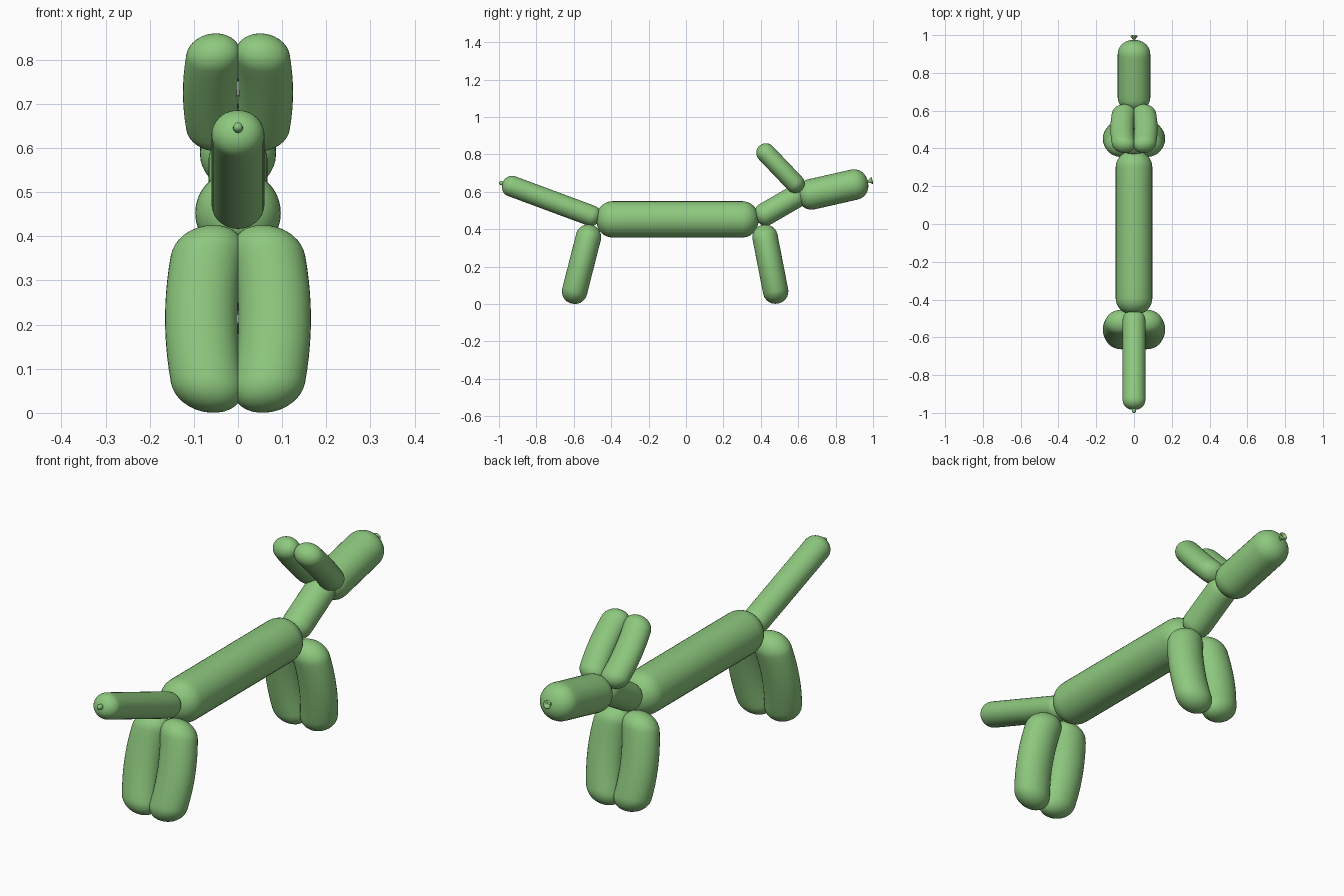
import bpy, bmesh, math
from mathutils import Vector

if "Cube" in bpy.data.objects:
    bpy.data.objects.remove(bpy.data.objects["Cube"], do_unlink=True)

GREEN = (0.27, 0.58, 0.21, 1)
rubber = bpy.data.materials.new("balloon green")
rubber.use_nodes = True
rubber.diffuse_color = GREEN
shader = rubber.node_tree.nodes["Principled BSDF"]
shader.inputs["Base Color"].default_value = GREEN
shader.inputs["Roughness"].default_value = 0.5

SIDES, CAP_STEPS, MID_STEPS = 36, 9, 10


def lathe(name, start, end, profile, x_scale=1, x_at=lambda t: 0):
    """Rings of (fraction along axis, radius) between two (y, z) points."""
    a, b = Vector((0, *start)), Vector((0, *end))
    side = Vector((1, 0, 0))
    up = side.cross((b - a).normalized())
    bm = bmesh.new()
    rings = []
    for t, r in profile:
        centre = a.lerp(b, t) + side * x_at(t)
        ring = []
        for i in range(SIDES):
            ang = math.tau * i / SIDES
            ring.append(bm.verts.new(centre + side * (r * x_scale * math.cos(ang)) + up * (r * math.sin(ang))))
        rings.append(ring)
    for lo, hi in zip(rings, rings[1:]):
        for i in range(SIDES):
            j = (i + 1) % SIDES
            bm.faces.new((lo[i], lo[j], hi[j], hi[i]))
    bm.faces.new(rings[0])
    bm.faces.new(rings[-1])
    bmesh.ops.recalc_face_normals(bm, faces=bm.faces)
    mesh = bpy.data.meshes.new(name)
    bm.to_mesh(mesh)
    bm.free()
    mesh.materials.append(rubber)
    mesh.shade_smooth()
    obj = bpy.data.objects.new(name, mesh)
    bpy.context.collection.objects.link(obj)
    return obj


def sausage(name, start, end, radius, x_scale=1, x_at=lambda t: 0, cap=0.9):
    """Inflated bubble with rounded, slightly blunt ends."""
    length = (Vector(end) - Vector(start)).length
    c = cap * radius / length
    left = []
    for i in range(CAP_STEPS + 1):
        ang = math.pi / 2 * i / CAP_STEPS
        left.append((c * (1 - math.cos(ang)), radius * max(math.sin(ang), 0.03) ** 0.92))
    middle = [(c + (1 - 2 * c) * i / MID_STEPS, radius) for i in range(1, MID_STEPS)]
    right = [(1 - t, r) for t, r in reversed(left)]
    return lathe(name, start, end, left + middle + right, x_scale, x_at)


def bowed_pair(name, start, end, radius, mid_x, end_x):
    """Two bubbles pressed together on the centre line, bowing outwards."""
    for label, sign in (("left", 1), ("right", -1)):
        bow = lambda t, s=sign: s * (mid_x - (mid_x - end_x) * (2 * t - 1) ** 2)
        sausage(f"{label}_{name}", start, end, radius, 1.21, bow, 1.0)


# Single bubbles along the spine
sausage("body", (-0.48, 0.453), (0.388, 0.453), 0.097)
sausage("tail", (-0.98, 0.648), (-0.46, 0.455), 0.056, 1.07)
sausage("neck", (0.375, 0.452), (0.63, 0.6), 0.062, 1.08)
sausage("head", (0.597, 0.57), (0.972, 0.655), 0.082, 1.05)

# Paired bubbles
bowed_pair("hind_leg", (-0.505, 0.423), (-0.612, 0.003), 0.068, 0.083, 0.055)
bowed_pair("front_leg", (0.41, 0.423), (0.492, 0.003), 0.068, 0.083, 0.055)
bowed_pair("ear", (0.392, 0.845), (0.618, 0.608), 0.051, 0.063, 0.048)

# Tail nub and the flared tied knot on the nose
lathe("tail_nub", (-0.96, 0.64), (-1.0, 0.65),
      [(0, 0.012), (0.6, 0.011), (0.85, 0.01), (0.97, 0.006), (1, 0.001)])
lathe("nose_knot", (0.96, 0.652), (0.997, 0.661),
      [(0, 0.012), (0.4, 0.006), (0.75, 0.014), (0.9, 0.019), (1, 0.016), (0.95, 0.011), (0.75, 0.004)])
